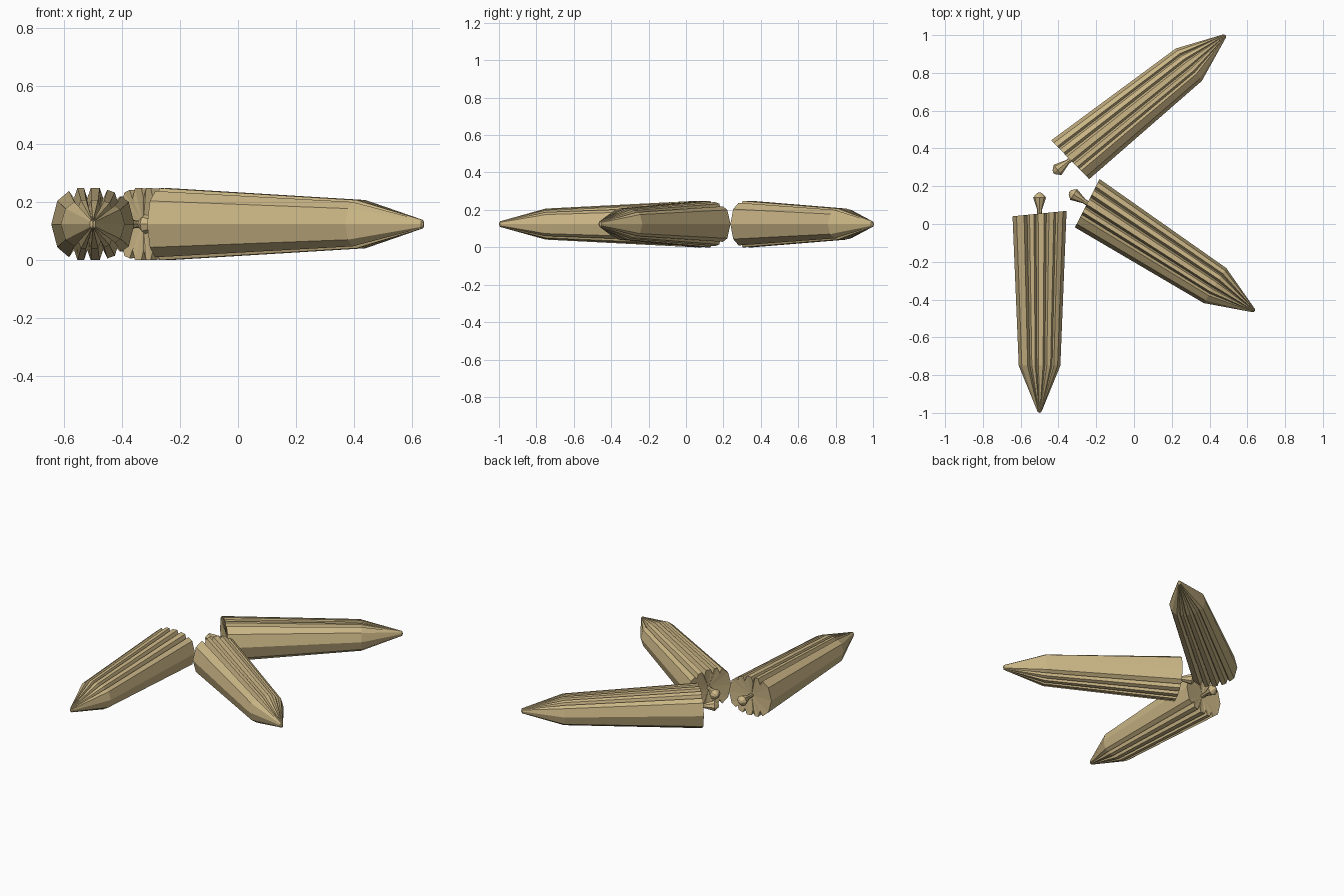
import bpy, bmesh, math

if "Cube" in bpy.data.objects:
    bpy.data.objects.remove(bpy.data.objects["Cube"])

mat = bpy.data.materials.new("tan")
mat.diffuse_color = (0.60, 0.47, 0.24, 1)
mat.use_nodes = True
mat.node_tree.nodes["Principled BSDF"].inputs["Base Color"].default_value = mat.diffuse_color

# upper half of the fluted cross-section (x, z): ridges split by narrow notches
UPPER = [(-0.122, 0.080), (-0.082, 0.114), (-0.066, 0.085), (-0.053, 0.124),
         (-0.030, 0.124), (-0.019, 0.090), (-0.007, 0.124), (0.024, 0.124),
         (0.036, 0.088), (0.050, 0.118), (0.076, 0.109), (0.086, 0.075),
         (0.098, 0.095), (0.124, 0.076)]
SECTION = ([(-0.143, 0.0)] + UPPER + [(0.143, 0.0)]
           + [(x, -z) for x, z in reversed(UPPER)])


def loft(name, rings, cap_start, cap_end):
    """Skin a list of rings, closing each end with a fan to a centre point."""
    bm = bmesh.new()
    loops = [[bm.verts.new(p) for p in r] for r in rings]
    n = len(loops[0])
    for a, b in zip(loops, loops[1:]):
        for i in range(n):
            j = (i + 1) % n
            bm.faces.new((a[i], a[j], b[j], b[i]))
    for loop, centre in ((loops[0], cap_start), (loops[-1], cap_end)):
        c = bm.verts.new(centre)
        for i in range(n):
            bm.faces.new((loop[i], loop[(i + 1) % n], c))
    bmesh.ops.recalc_face_normals(bm, faces=bm.faces[:])
    me = bpy.data.meshes.new(name)
    bm.to_mesh(me)
    bm.free()
    me.materials.append(mat)
    ob = bpy.data.objects.new(name, me)
    bpy.context.collection.objects.link(ob)
    return ob


def section(y, sx, sz, tilt=0.0):
    return [(x * sx, y + tilt * x, z * sz) for x, z in SECTION]


def circle(y, r, n=8):
    return [(r * math.cos(2 * math.pi * i / n), y, r * math.sin(2 * math.pi * i / n))
            for i in range(n)]


# three pods: end centre (x, y) and turn about z
PODS = [(-0.50, 0.055, 0.0), (-0.2475, 0.11, 57.2), (-0.338, 0.34, 128.7)]
for k, (px, py, turn) in enumerate(PODS, 1):
    # fluted body, slightly slanted blunt end, tapering to a point
    body = loft(f"pod_body_{k}",
                [section(0, 1, 1, 0.1), section(-0.805, 0.77, 0.67),
                 section(-1.05, 0.07, 0.12)],
                (0, -0.015, 0), (0, -1.055, 0))
    # flared stem on the blunt end
    stem = loft(f"pod_stem_{k}",
                [circle(-0.02, 0.012), circle(0.02, 0.013), circle(0.085, 0.034),
                 circle(0.108, 0.014)],
                (0, -0.02, 0), (0, 0.113, 0))
    for ob in (body, stem):
        ob.location = (px, py, 0.124)
        ob.rotation_euler = (0, 0, math.radians(turn))
